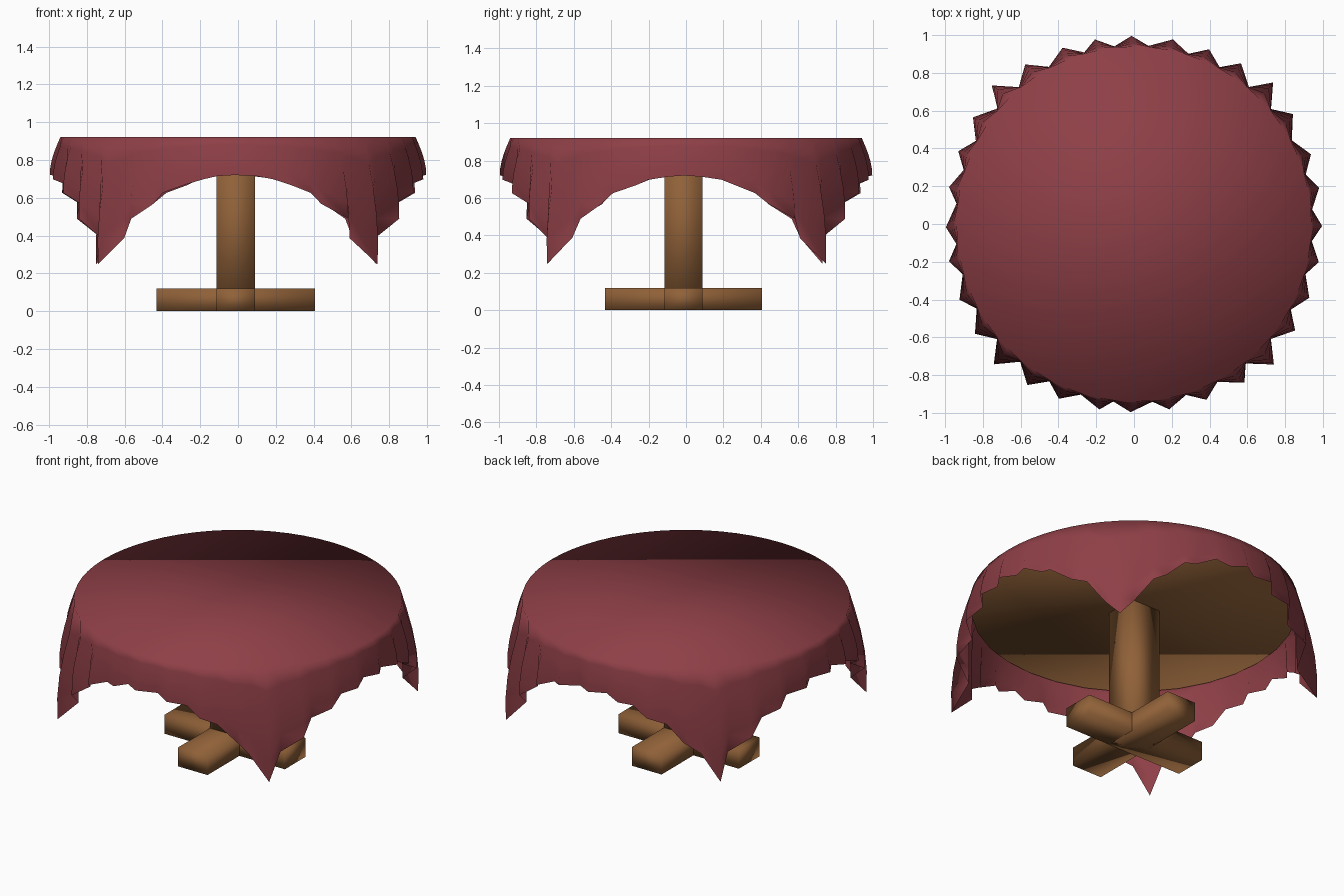
import bpy, math, random

if "Cube" in bpy.data.objects:
    bpy.data.objects.remove(bpy.data.objects["Cube"])

random.seed(4)


def material(name, rgb):
    m = bpy.data.materials.new(name)
    m.diffuse_color = (*rgb, 1)
    m.use_nodes = True
    m.node_tree.nodes["Principled BSDF"].inputs["Base Color"].default_value = m.diffuse_color
    return m


wood = material("wood", (0.28, 0.12, 0.04))
red = material("red_cloth", (0.27, 0.05, 0.062))
CX, CY = -0.012, -0.013      # pedestal centre


def finish(ob, name, mat):
    ob.name = name
    ob.data.materials.append(mat)
    for p in ob.data.polygons:
        p.use_smooth = True


def box(name, sx, sy, z0, z1):
    bpy.ops.mesh.primitive_cube_add(size=1, location=(CX, CY, (z0 + z1) / 2))
    ob = bpy.context.object
    ob.scale = (sx, sy, z1 - z0)
    bpy.ops.object.transform_apply(location=False, rotation=False, scale=True)
    finish(ob, name, wood)


# Crossed feet and square column
box("foot_beam_x", 0.84, 0.205, 0, 0.12)
box("foot_beam_y", 0.205, 0.84, 0, 0.12)
box("column", 0.204, 0.204, 0.005, 0.88)

# Round wooden top under the cloth
bpy.ops.mesh.primitive_cylinder_add(vertices=32, radius=0.93, depth=0.045,
                                    location=(0, 0, 0.89))
finish(bpy.context.object, "table_top", wood)

# Square cloth draped over the round top: the drop follows the square's outline
TOP, R, HALF, FOLDS, ROWS = 0.92, 0.94, 1.14, 32, 5
N = FOLDS * 2
verts, faces = [], []
jitter = [random.uniform(-0.02, 0.02) for _ in range(N)]
for row in range(ROWS + 1):
    t = row / ROWS
    for i in range(N):
        a = 2 * math.pi * i / N
        drop = HALF / max(abs(math.cos(a)), abs(math.sin(a))) - R
        corner = (drop - 0.2) / 0.47
        if i % 2 == 0:       # outer ridge of a fold
            out = (0.056 + 0.055 * corner) * math.sin(t * math.pi / 2 * (1 + 0.15 * corner))
        else:                # inner valley
            out = 0.006 * t
        ang = a + jitter[i] * t
        r = R + out
        verts.append((r * math.cos(ang), r * math.sin(ang), TOP - drop * t))
for row in range(ROWS):
    for i in range(N):
        j = (i + 1) % N
        b, c = row * N, (row + 1) * N
        faces.append((b + i, c + i, c + j, b + j))
faces.append(tuple(range(N)))
mesh = bpy.data.meshes.new("tablecloth")
mesh.from_pydata(verts, [], faces)
cloth = bpy.data.objects.new("tablecloth", mesh)
bpy.context.collection.objects.link(cloth)
finish(cloth, "tablecloth", red)
